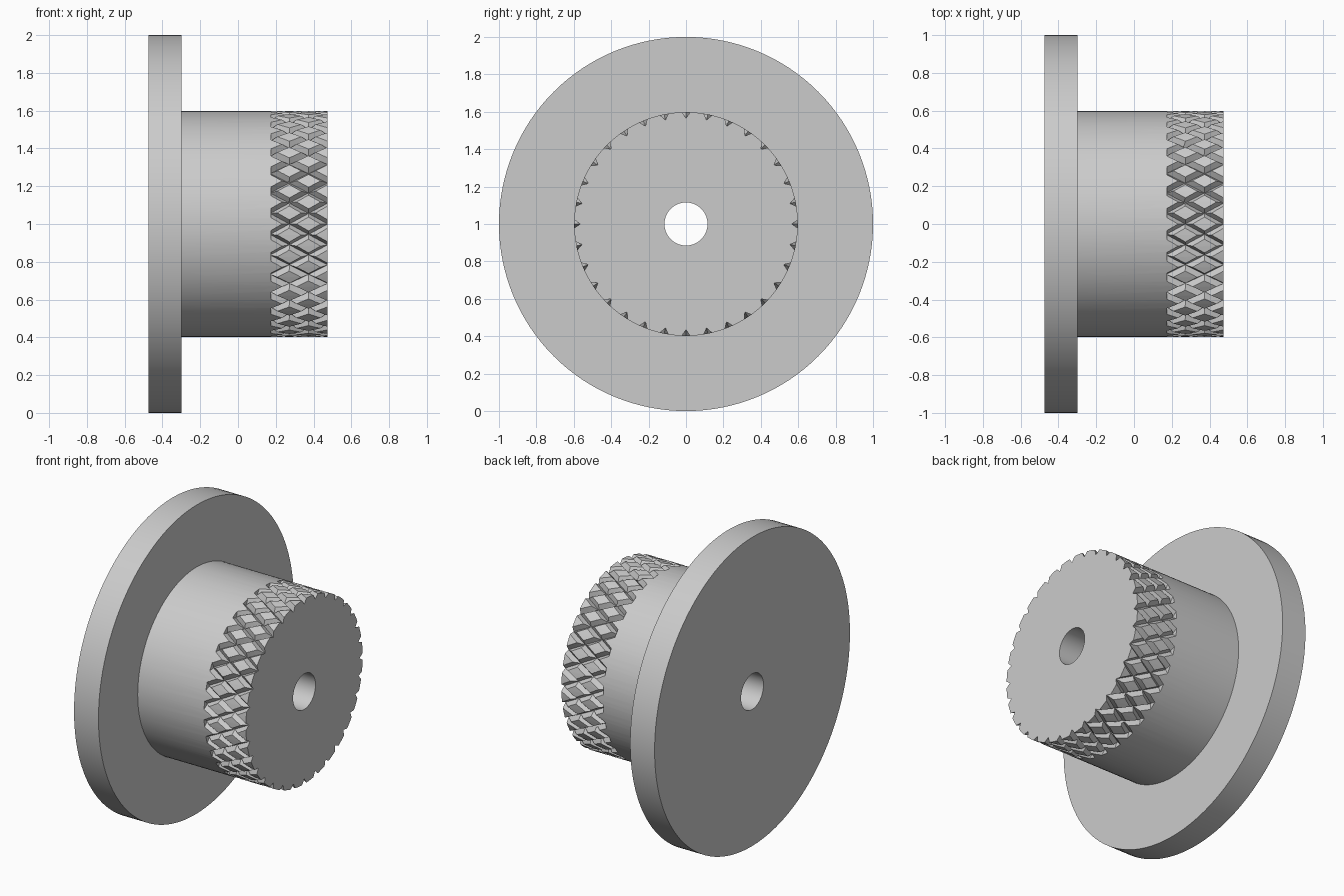
import bpy
import bmesh
from math import sin, cos, pi, tan, radians

if "Cube" in bpy.data.objects:
    bpy.data.objects.remove(bpy.data.objects["Cube"])

AXIS_Z = 1.0
BORE_R, HUB_R, FLANGE_R = 0.115, 0.598, 1.0
X_BACK, X_STEP, X_KNURL, X_FRONT = -0.475, -0.30, 0.175, 0.475
GROOVES, DEPTH, HALF_WIDTH = 32, 0.032, 0.018
SEGMENTS = 128

grey = bpy.data.materials.new("light grey metal")
grey.use_nodes = True
colour = (0.6, 0.6, 0.6, 1)
grey.diffuse_color = colour
grey.node_tree.nodes["Principled BSDF"].inputs["Base Color"].default_value = colour


def point(x, r, a):
    return (x, r * cos(a), AXIS_Z + r * sin(a))


def finish(name, bm):
    bmesh.ops.recalc_face_normals(bm, faces=bm.faces)
    mesh = bpy.data.meshes.new(name)
    bm.to_mesh(mesh)
    bm.free()
    mesh.materials.append(grey)
    obj = bpy.data.objects.new(name, mesh)
    bpy.context.collection.objects.link(obj)
    return obj


def bored_disc(name, x0, x1, radius):
    """Disc along x with a hole through its middle."""
    profile = [(x0, BORE_R), (x0, radius), (x1, radius), (x1, BORE_R)]
    bm = bmesh.new()
    rings = [[bm.verts.new(point(x, r, 2 * pi * i / SEGMENTS)) for x, r in profile]
             for i in range(SEGMENTS)]
    for i, ring in enumerate(rings):
        nxt = rings[(i + 1) % SEGMENTS]
        for j in range(4):
            k = (j + 1) % 4
            bm.faces.new((ring[j], ring[k], nxt[k], nxt[j]))
    return finish(name, bm)


def groove_cutter(name, hand):
    """Ring of V-shaped helical prisms, all leaning the same way."""
    helix = radians(30)
    half = HALF_WIDTH / cos(helix) / HUB_R
    steps, x_end = 12, X_FRONT + 0.03
    bm = bmesh.new()
    for g in range(GROOVES):
        sections = []
        for s in range(steps + 1):
            x = X_KNURL + (x_end - X_KNURL) * s / steps
            a = 2 * pi * g / GROOVES + hand * tan(helix) / HUB_R * (X_FRONT - x)
            outer = HUB_R + DEPTH
            sections.append([bm.verts.new(point(x, HUB_R - DEPTH, a)),
                             bm.verts.new(point(x, outer, a + 2 * half)),
                             bm.verts.new(point(x, outer, a - 2 * half))])
        bm.faces.new(sections[0])
        bm.faces.new(sections[-1])
        for p, q in zip(sections, sections[1:]):
            for j in range(3):
                k = (j + 1) % 3
                bm.faces.new((p[j], p[k], q[k], q[j]))
    cutter = finish(name, bm)
    cutter.hide_render = True
    return cutter


flange = bored_disc("flange", X_BACK, X_STEP, FLANGE_R)
hub = bored_disc("knurled_hub", X_STEP, X_FRONT, HUB_R)

# Diamond knurl: one cut for each hand of helix
bpy.context.view_layer.objects.active = hub
for label, hand in (("left_hand", -1), ("right_hand", 1)):
    cutter = groove_cutter(label + "_groove_cutter", hand)
    mod = hub.modifiers.new(label + "_grooves", "BOOLEAN")
    mod.operation = "DIFFERENCE"
    mod.solver = "EXACT"
    mod.object = cutter
    bpy.ops.object.modifier_apply(modifier=mod.name)
    bpy.data.objects.remove(cutter)

# Smooth round walls with crisp edges
bpy.ops.object.select_all(action="DESELECT")
for obj in (flange, hub):
    obj.select_set(True)
bpy.ops.object.shade_smooth_by_angle(angle=radians(25))
